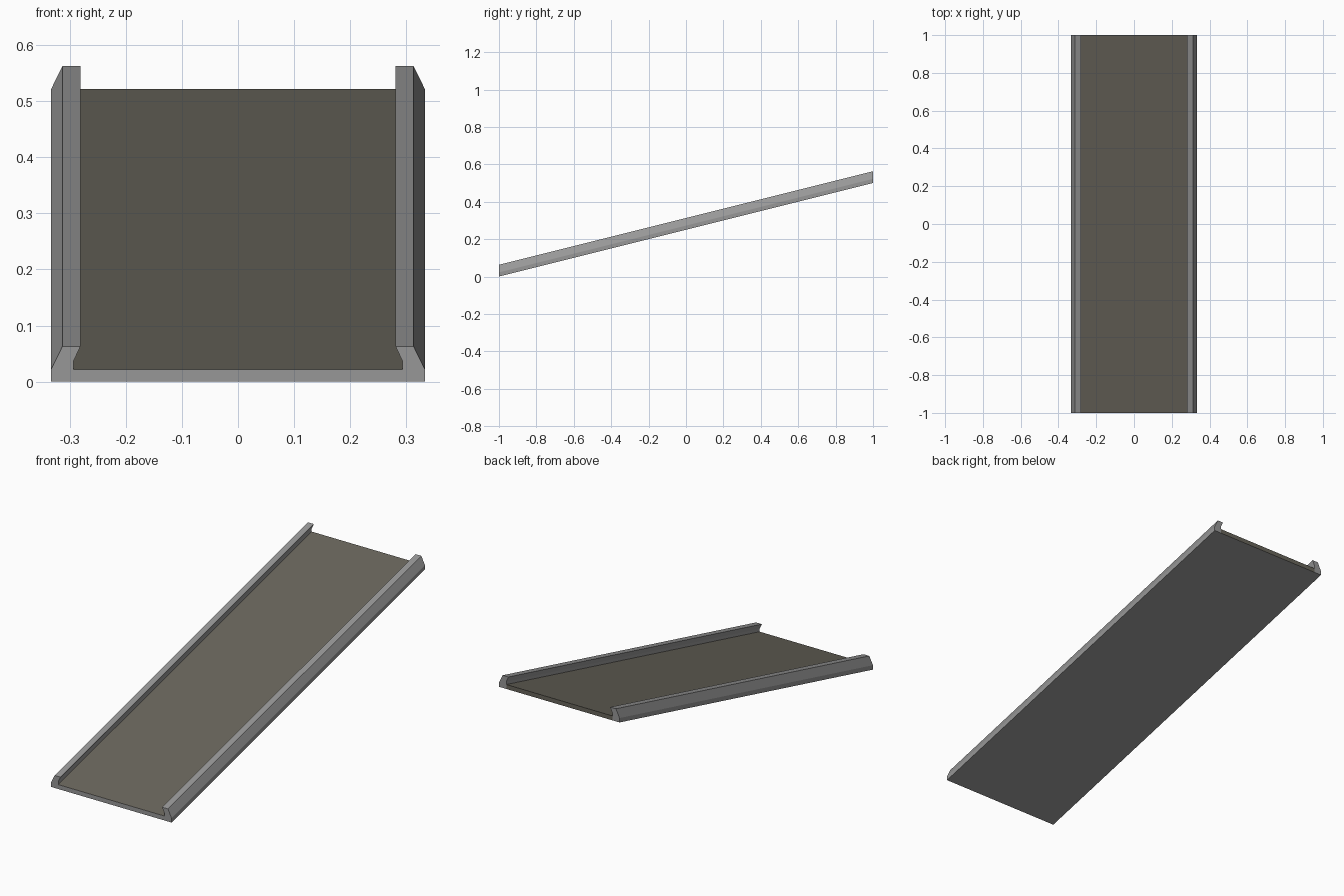
import bpy, bmesh

if "Cube" in bpy.data.objects:
    bpy.data.objects.remove(bpy.data.objects["Cube"])

def material(name, rgb):
    m = bpy.data.materials.new(name)
    m.diffuse_color = (*rgb, 1)
    m.use_nodes = True
    m.node_tree.nodes["Principled BSDF"].inputs["Base Color"].default_value = m.diffuse_color
    return m

grey = material("grey_metal", (0.31, 0.31, 0.31))
brown = material("brown_belt", (0.14, 0.13, 0.105))

# Right rail cross-section: overhanging lip above the belt (x, z)
RAIL = [(0.293, 0.0), (0.333, 0.0), (0.333, 0.022), (0.313, 0.063),
        (0.281, 0.063), (0.293, 0.037), (0.293, 0.022)]
RISE = 0.5
n = len(RAIL)

bm = bmesh.new()

def ring(side, y):
    z0 = RISE * (y + 1) / 2
    return [bm.verts.new((side * x, y, z + z0)) for x, z in RAIL]

R0, R1 = ring(1, -1), ring(1, 1)
L0, L1 = ring(-1, -1), ring(-1, 1)

# Rails: swept sides (open where they join the deck) and end caps
for a, b in ((R0, R1), (L0, L1)):
    for i in range(n - 1):
        bm.faces.new((a[i], a[i + 1], b[i + 1], b[i]))
    bm.faces.new(a)
    bm.faces.new(b)

# Deck between the rails: underside, front edge, belt surface, back edge
bm.faces.new((R0[0], R1[0], L1[0], L0[0]))
bm.faces.new((R0[0], R0[-1], L0[-1], L0[0]))
belt = bm.faces.new((R0[-1], R1[-1], L1[-1], L0[-1]))
back = bm.faces.new((R1[0], R1[-1], L1[-1], L1[0]))
belt.material_index = back.material_index = 1

bmesh.ops.recalc_face_normals(bm, faces=bm.faces)
me = bpy.data.meshes.new("sloped_belt_ramp")
bm.to_mesh(me)
bm.free()
me.materials.append(grey)
me.materials.append(brown)
ob = bpy.data.objects.new("sloped_belt_ramp", me)
bpy.context.collection.objects.link(ob)
